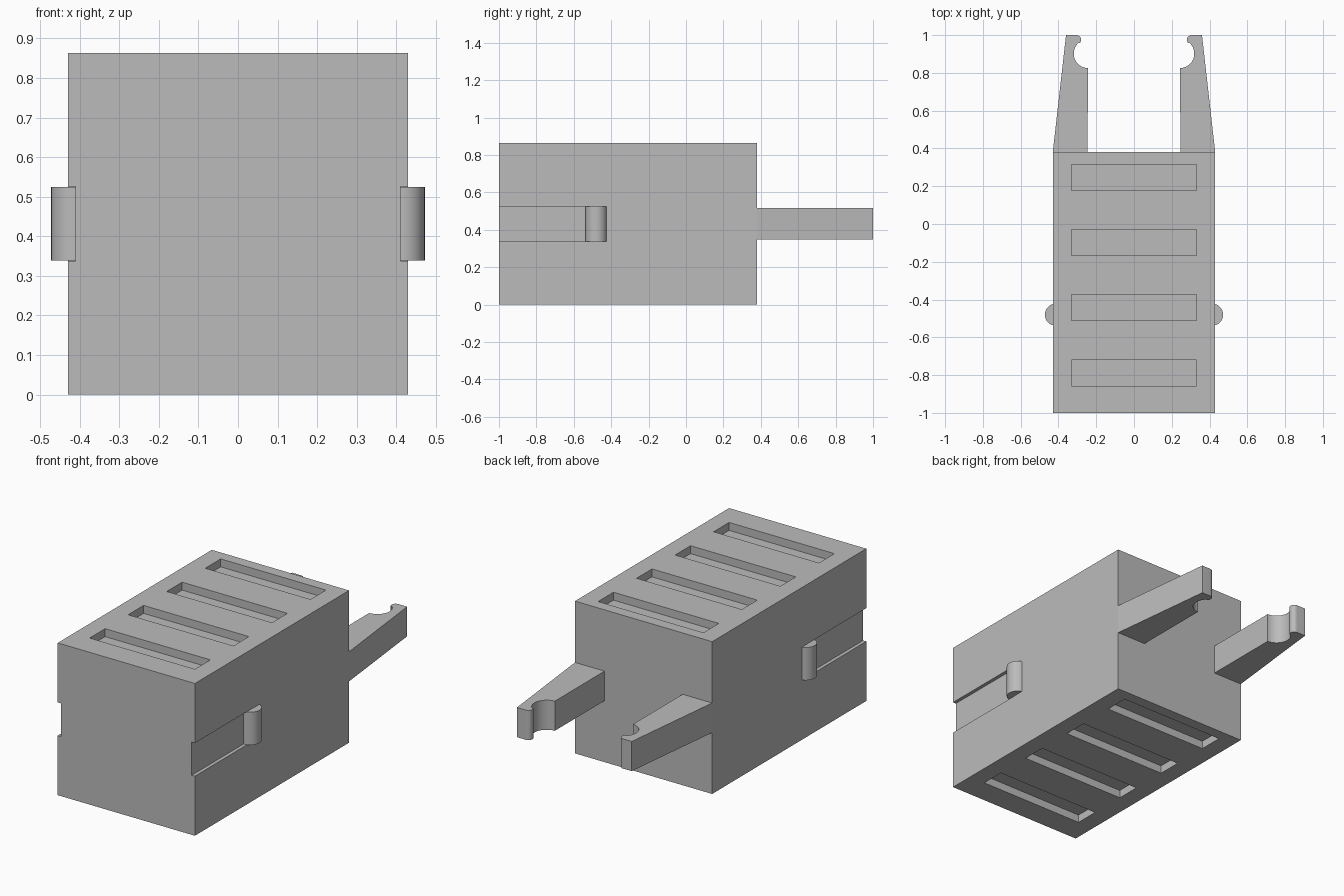
import bpy
import bmesh
from math import radians, sin, cos
from mathutils import Matrix, Vector

cube = bpy.data.objects.get("Cube")
if cube:
    bpy.data.objects.remove(cube, do_unlink=True)

grey = bpy.data.materials.new("plain grey")
grey.use_nodes = True
COLOUR = (0.5, 0.5, 0.5, 1)
grey.diffuse_color = COLOUR
grey.node_tree.nodes["Principled BSDF"].inputs["Base Color"].default_value = COLOUR

HALF_W, HEIGHT = 0.43, 0.863
FRONT, BACK = -1.0, 0.38
MID_Z = HEIGHT / 2


def make(name, bm):
    bmesh.ops.recalc_face_normals(bm, faces=bm.faces)
    mesh = bpy.data.meshes.new(name)
    bm.to_mesh(mesh)
    bm.free()
    mesh.materials.append(grey)
    obj = bpy.data.objects.new(name, mesh)
    bpy.context.collection.objects.link(obj)
    return obj


def add_box(bm, lo, hi):
    lo, hi = Vector(lo), Vector(hi)
    matrix = Matrix.Translation((lo + hi) / 2) @ Matrix.Diagonal((*(hi - lo), 1))
    bmesh.ops.create_cube(bm, size=1, matrix=matrix)


def prism(name, outline, z0, z1):
    bm = bmesh.new()
    face = bm.faces.new([bm.verts.new((x, y, z0)) for x, y in outline])
    top = bmesh.ops.extrude_face_region(bm, geom=[face])["geom"]
    verts = [g for g in top if isinstance(g, bmesh.types.BMVert)]
    bmesh.ops.translate(bm, verts=verts, vec=(0, 0, z1 - z0))
    return make(name, bm)


def arc(cx, cy, r, start, end, steps):
    angles = [radians(start + (end - start) * i / steps) for i in range(steps + 1)]
    return [(cx + r * cos(a), cy + r * sin(a)) for a in angles]


def smooth(obj):
    bpy.ops.object.select_all(action='DESELECT')
    obj.select_set(True)
    bpy.context.view_layer.objects.active = obj
    bpy.ops.object.shade_smooth_by_angle(angle=radians(30))


# Main block
bm = bmesh.new()
add_box(bm, (-HALF_W, FRONT, 0), (HALF_W, BACK, HEIGHT))
body = make("body", bm)

# Cutter for the grip slots above and below, and the side channels
SLOT_DEPTH = 0.045
bm = bmesh.new()
for i in range(4):
    y = 0.247 - 0.345 * i
    for z in (0, HEIGHT):
        add_box(bm, (-0.33, y - 0.069, z - SLOT_DEPTH), (0.33, y + 0.069, z + SLOT_DEPTH))
for side in (-1, 1):
    inner, outer = sorted((side * 0.41, side * 0.5))
    add_box(bm, (inner, FRONT - 0.1, MID_Z - 0.094), (outer, -0.48, MID_Z + 0.094))
cutter = make("recess_cutter", bm)
cutter.hide_render = True

cut = body.modifiers.new("recesses", 'BOOLEAN')
cut.object = cutter
cut.solver = 'EXACT'
bpy.context.view_layer.objects.active = body
bpy.ops.object.modifier_apply(modifier=cut.name)
bpy.data.objects.remove(cutter, do_unlink=True)

# Clip arm outline: tapered outside, round notch and a rounded hook inside
arm = [(0.245, BACK), (HALF_W, BACK), (0.36, 1.0)]
arm += arc(0.305, 0.975, 0.025, 90, 230, 10)
arm += arc(0.242, 0.902, 0.077, 49, -88, 20)

for side, label in ((1, "left"), (-1, "right")):
    outline = [(side * x, y) for x, y in arm]
    smooth(prism(label + "_clip_arm", outline, MID_Z - 0.084, MID_Z + 0.084))
    # Round catch at the end of the side channel
    circle = arc(side * 0.414, -0.48, 0.058, 0, 350, 35)
    smooth(prism(label + "_catch", circle, MID_Z - 0.093, MID_Z + 0.093))
